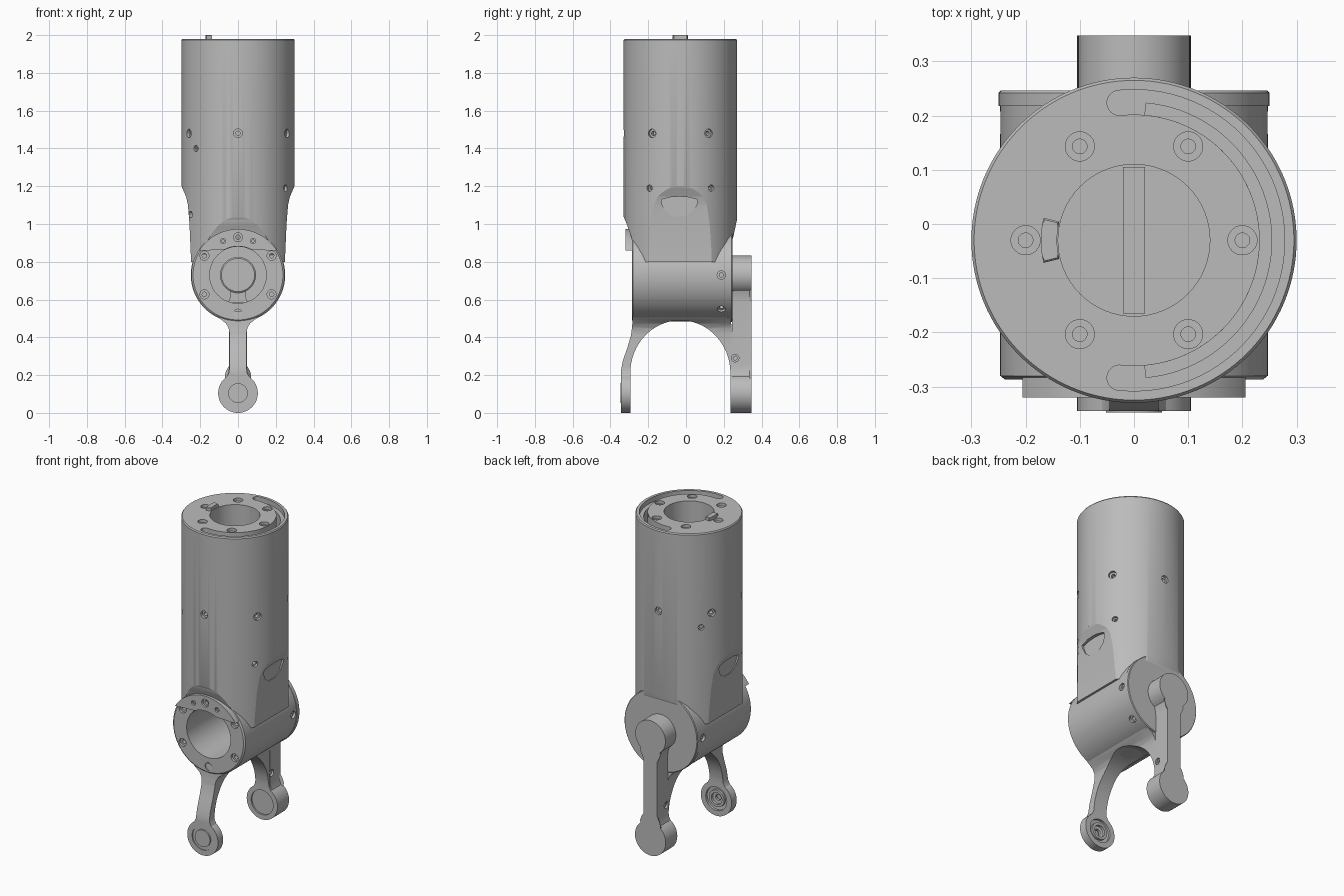
import bpy, bmesh, math
from mathutils import Vector

if "Cube" in bpy.data.objects:
    bpy.data.objects.remove(bpy.data.objects["Cube"])

grey = bpy.data.materials.new("machined grey")
grey.use_nodes = True
COLOUR = (0.5, 0.5, 0.5, 1)
grey.diffuse_color = COLOUR
grey.node_tree.nodes["Principled BSDF"].inputs["Base Color"].default_value = COLOUR

CY = -0.03           # column axis, y
HZ = 0.73            # barrel axis, z
FOOT = 0.105         # fork end axis, z and radius


def finish(name, bm):
    bmesh.ops.recalc_face_normals(bm, faces=bm.faces)
    mesh = bpy.data.meshes.new(name)
    bm.to_mesh(mesh)
    bm.free()
    mesh.materials.append(grey)
    obj = bpy.data.objects.new(name, mesh)
    bpy.context.collection.objects.link(obj)
    return obj


def turned(name, start, direction, profile, n=32):
    """Solid of revolution: profile is (radius, distance along direction)."""
    bm = bmesh.new()
    start, d = Vector(start), Vector(direction).normalized()
    u = d.orthogonal().normalized()
    v = d.cross(u)
    rings = []
    for r, t in profile:
        rings.append([bm.verts.new(start + d * t + r * (u * math.cos(a) + v * math.sin(a)))
                      for a in (math.tau * i / n for i in range(n))])
    for a, b in zip(rings, rings[1:]):
        for i in range(n):
            j = (i + 1) % n
            bm.faces.new((a[i], a[j], b[j], b[i]))
    bm.faces.new(rings[0])
    bm.faces.new(rings[-1])
    return finish(name, bm)


def prism(name, pts, axis, lo, hi, bevel=0):
    """Outline extruded along an axis; the bevel is on the far end."""
    place = {"x": lambda p, t: (t, p[0], p[1]),
             "y": lambda p, t: (p[0], t, p[1]),
             "z": lambda p, t: (p[0], p[1], t)}[axis]
    bm = bmesh.new()
    near = [bm.verts.new(place(p, lo)) for p in pts]
    far = [bm.verts.new(place(p, hi)) for p in pts]
    for i in range(len(pts)):
        j = (i + 1) % len(pts)
        bm.faces.new((near[i], near[j], far[j], far[i]))
    bm.faces.new(near)
    cap = bm.faces.new(far)
    if bevel:
        bmesh.ops.bevel(bm, geom=list(cap.edges), offset=bevel, segments=1, affect="EDGES")
    return finish(name, bm)


def arc(cx, cy, r, a0, a1, n=24):
    return [(cx + r * math.cos(a), cy + r * math.sin(a))
            for a in (math.radians(a0 + (a1 - a0) * i / n) for i in range(n + 1))]


def mirrored(half):
    return half + [(-x, z) for x, z in reversed(half)]


def carve(obj, cutter, operation="DIFFERENCE"):
    mod = obj.modifiers.new("carve", "BOOLEAN")
    mod.operation, mod.solver, mod.object = operation, "EXACT", cutter
    bpy.context.view_layer.objects.active = obj
    bpy.ops.object.modifier_apply(modifier=mod.name)
    bpy.data.objects.remove(cutter)


def screw_hole(obj, point, inward, r=0.024, depth=0.015):
    """Stepped round hole starting just outside the surface."""
    carve(obj, turned("cutter", point, inward,
                      [(r, -0.03), (r, depth), (r * 0.5, depth), (r * 0.5, depth * 2.5)], 20))


def around(angle, r):
    a = math.radians(angle)
    return r * math.cos(a), r * math.sin(a)


# Column: round tube trimmed to flat cheeks and a rounded foot
column = turned("column", (0, CY, 0), (0, 0, 1),
                [(0.3, 0.8), (0.3, 1.973), (0.295, 1.98)], 128)
cheeks = [(0.25, 0.7), (0.25, 0.84), (0.257, 1.0), (0.265, 1.1), (0.275, 1.145),
          (0.288, 1.175), (0.299, 1.2), (0.33, 1.23), (0.33, 2.1)]
carve(column, prism("cutter", mirrored(cheeks), "y", -0.5, 0.5), "INTERSECT")
foot = [(-0.2, 0.79), (-0.23, 0.81), (-0.26, 0.85), (-0.283, 0.91), (-0.303, 0.97),
        (-0.322, 1.02), (-0.34, 1.06), (-0.34, 2.1), (0.28, 2.1), (0.28, 1.06),
        (0.265, 1.0), (0.25, 0.93), (0.225, 0.865), (0.19, 0.815), (0.15, 0.79)]
carve(column, prism("cutter", foot, "x", -0.5, 0.5), "INTERSECT")
carve(column, turned("cutter", (0, CY, 0), (0, 0, 1), [(0.14, 1.05), (0.14, 2.1)], 64))
carve(column, turned("cutter", (0, 0, HZ), (0, 1, 0), [(0.15, -0.5), (0.15, 0.15)], 64))

# C-shaped slot in the top, in two depths
for outer, span, floor in ((0.278, 96, 1.95), (0.254, 85, 1.85)):
    slot = arc(0, CY, outer, -span, span, 48) + arc(0, CY, 0.232, span, -span, 48)
    carve(column, prism("cutter", slot, "z", floor, 2.1))
for side in (-1, 1):
    end = around(side * 96, 0.255)
    carve(column, turned("cutter", (end[0], CY + end[1], 1.95), (0, 0, 1),
                         [(0.0232, 0), (0.0232, 0.1)], 24))

# Screw holes in the top and around the column
for k in range(6):
    x, y = around(60 * k, 0.2)
    screw_hole(column, (x, CY + y, 1.98), (0, 0, -1), 0.027, 0.018)
    x, y = around(60 * k + 30, 0.3)
    screw_hole(column, (x, CY + y, 1.48), (-x, -y, 0), 0.023)
for angle, z, r in ((-33, 1.19, 0.298), (33, 1.19, 0.298), (222, 1.4, 0.3),
                    (138, 1.4, 0.3), (213, 1.05, 0.29)):
    x, y = around(angle, r)
    screw_hole(column, (x, CY + y, z), (-x, -y, 0), 0.017)

# Half-moon pockets in the cheeks
moon = [(-0.13, 1.13), (-0.08, 1.142), (-0.035, 1.145), (0.01, 1.142), (0.06, 1.13),
        (0.06, 1.11), (0.04, 1.07), (0, 1.04), (-0.07, 1.04), (-0.11, 1.07), (-0.13, 1.11)]
for lo, hi in ((0.256, 0.4), (-0.4, -0.256)):
    carve(column, prism("cutter", moon, "x", lo, hi))

# Locating tab on top and rib inside the bore
tab = arc(0, CY, 0.172, 166, 194, 6) + arc(0, CY, 0.142, 194, 166, 6)
prism("top_tab", tab, "z", 1.96, 2.0, 0.003)
prism("inner_rib", mirrored([(0.02, -0.165), (0.02, 0.105)]), "z", 1.04, 1.2)

# Barrel: cross tube with an open front
barrel = turned("barrel", (0, 0, HZ), (0, 1, 0),
                [(0.238, -0.287), (0.247, -0.28), (0.247, 0.225)], 96)
carve(barrel, turned("cutter", (0, 0, HZ), (0, 1, 0), [(0.15, -0.5), (0.15, 0.15)], 64))
for k in range(6):
    x, z = around(60 * k + 30, 0.205)
    screw_hole(barrel, (x, -0.287, HZ + z), (0, 1, 0))
for angle in (0, 180, -47, 227):
    x, z = around(angle, 0.247)
    screw_hole(barrel, (x, 0.187, HZ + z), (-x, 0, -z), 0.022)
turned("back_cover", (0, 0, HZ), (0, 1, 0), [(0.25, 0.218), (0.25, 0.242), (0.246, 0.246)], 96)

# Keyhole-shaped hub inside the barrel
turned("inner_hub", (0, 0, HZ), (0, 1, 0), [(0.095, 0.16), (0.095, 0.08), (0.088, 0.075)], 48)
neck = mirrored([(0.052, 0.585), (0.042, 0.61), (0.04, 0.68)])
prism("inner_hub_neck", neck, "y", 0.08, 0.16)

# Crescent plate on the front of the barrel
crescent = (arc(0, HZ, 0.243, 32, 148, 32) + [(-0.17, 0.86)]
            + arc(0, HZ, 0.152, 118, 62, 12) + [(0.17, 0.86)])
plate = prism("front_crescent", crescent, "y", -0.28, -0.32)
screw_hole(plate, (0, -0.32, HZ + 0.2), (0, 1, 0))
for x in (-0.08, 0.08):
    screw_hole(plate, (x, -0.32, 0.91), (0, 1, 0), 0.014, 0.01)

# Fork: arched side profile trimmed to a slim front outline
arch = arc(0, 0, 1, 180, 0, 32)
side = ([(-0.28, 0.54), (-0.285, 0.46), (-0.291, 0.41), (-0.312, 0.34), (-0.335, 0.275),
         (-0.345, 0.22), (-0.345, -0.01), (-0.295, -0.01)]
        + [(CY + 0.265 * y, 0.21 + 0.28 * z) for y, z in arch]
        + [(0.235, -0.01), (0.275, -0.01), (0.275, 0.27), (0.26, 0.35), (0.243, 0.42),
           (0.235, 0.54)])
fork = prism("fork", side, "x", -0.3, 0.3)
foot_arc = arc(0, FOOT, FOOT, 124, 416, 48)
stem = [(0.047, 0.215), (0.045, 0.24), (0.045, 0.42), (0.05, 0.45), (0.065, 0.475),
        (0.1, 0.502), (0.13, 0.54), (0.13, 0.56)]
outline = foot_arc + mirrored(stem)
carve(fork, prism("cutter", outline, "y", -0.5, 0.5), "INTERSECT")

# Bearing seats in the fork ends
carve(fork, turned("cutter", (0, -0.345, FOOT), (0, 1, 0),
                   [(0.072, -0.05), (0.072, 0.006), (0.035, 0.006), (0.035, 0.016),
                    (0.018, 0.016), (0.018, 0.03), (0.072, 0.036), (0.072, 0.08)], 40))
carve(fork, turned("cutter", (0, 0.235, FOOT), (0, 1, 0),
                   [(0.075, -0.05), (0.075, 0.012), (0.055, 0.012), (0.055, 0.025)], 40))
turned("front_bushing", (0, -0.348, FOOT), (0, 1, 0),
       [(0.052, 0), (0.052, 0.05), (0.036, 0.05), (0.036, 0), (0.052, 0)], 40)

# Back link: dumbbell bar joining the barrel to the rear fork end
waist = [(0.05, 0.22), (0.047, 0.25), (0.047, 0.59), (0.05, 0.62)]
link_outline = (foot_arc + waist + arc(0, HZ, 0.103, -56, 236, 48)
                + [(-x, z) for x, z in reversed(waist)])
link = prism("back_link", link_outline, "y", 0.244, 0.348, 0.013)
for part in (fork, link):
    for s in (-1, 1):
        screw_hole(part, (s * 0.047, 0.26, 0.29), (-s, 0, 0), 0.02, 0.012)

# Smooth curved walls, keep edges crisp
for obj in bpy.context.view_layer.objects:
    obj.select_set(obj.type == "MESH" and grey.name in obj.data.materials)
bpy.context.view_layer.objects.active = column
bpy.ops.object.shade_smooth_by_angle(angle=math.radians(25))
